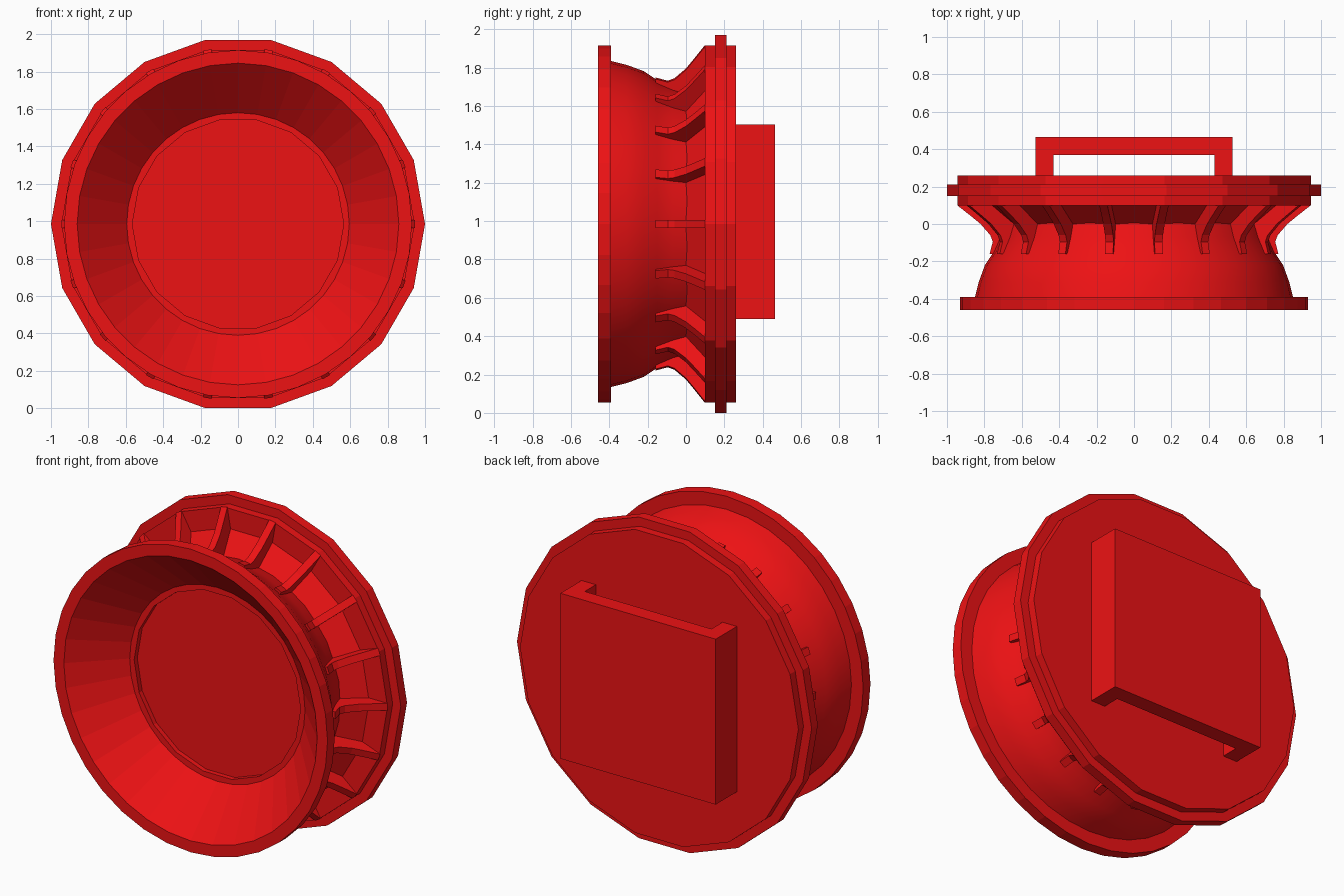
import bpy, bmesh, math
from mathutils import Matrix, Vector

if "Cube" in bpy.data.objects:
    bpy.data.objects.remove(bpy.data.objects["Cube"])

CZ = 0.985  # height of the wheel axis, which runs along y

red = bpy.data.materials.new("red")
red.diffuse_color = (0.85, 0.006, 0.007, 1)
red.use_nodes = True
red.node_tree.nodes["Principled BSDF"].inputs["Base Color"].default_value = red.diffuse_color


def finish(name, bm):
    bmesh.ops.recalc_face_normals(bm, faces=bm.faces)
    me = bpy.data.meshes.new(name)
    bm.to_mesh(me)
    bm.free()
    me.materials.append(red)
    ob = bpy.data.objects.new(name, me)
    bpy.context.collection.objects.link(ob)
    return ob


def revolve(name, profile, sides, closed=False, smooth=()):
    """Turn (radius, y) points round the axis; open profiles get end caps."""
    bm = bmesh.new()
    rings = []
    for r, y in profile:
        rings.append([bm.verts.new((r * math.cos(2 * math.pi * k / sides), y,
                                    CZ + r * math.sin(2 * math.pi * k / sides)))
                      for k in range(sides)])
    count = len(rings) if closed else len(rings) - 1
    for i in range(count):
        a, b = rings[i], rings[(i + 1) % len(rings)]
        for k in range(sides):
            n = (k + 1) % sides
            f = bm.faces.new((a[k], a[n], b[n], b[k]))
            f.smooth = i in smooth
    if not closed:
        bm.faces.new(rings[0])
        bm.faces.new(rings[-1])
    return finish(name, bm)


# Bowl: sloped inside, front rim, smooth curved outside
revolve("bowl", [(0.595, -0.2), (0.86, -0.46), (0.93, -0.46), (0.93, -0.39),
                 (0.85, -0.39), (0.83, -0.31), (0.797, -0.22), (0.75, -0.15),
                 (0.715, -0.07), (0.69, 0.01), (0.67, 0.06), (0.595, 0.06)],
        36, closed=True, smooth=(4, 5, 6, 7, 8, 9))

# Recessed floor of the bowl
revolve("bowl_floor", [(0.565, -0.17), (0.565, -0.2), (0.62, -0.2), (0.62, -0.1)], 18)

# Back flange with its raised ring and sloped neck
revolve("back_flange", [(0.67, -0.02), (0.82, 0.10), (0.945, 0.10), (0.945, 0.15),
                        (1.0, 0.15), (1.0, 0.21), (0.945, 0.21), (0.945, 0.26)], 18)

# Curved fins around the neck
fin = [(0.945, 0.10), (0.875, 0.045), (0.82, 0.0), (0.768, -0.06),
       (0.755, -0.095), (0.772, -0.16), (0.70, -0.16), (0.64, 0.0), (0.70, 0.10)]
bm = bmesh.new()
for k in range(18):
    rot = Matrix.Rotation(math.radians(20 * k), 4, 'Y')
    sides = [[bm.verts.new(rot @ Vector((r, y, t)) + Vector((0, 0, CZ)))
              for r, y in fin] for t in (-0.022, 0.022)]
    for s in sides:
        bm.faces.new(s)
    for i in range(len(fin)):
        j = (i + 1) % len(fin)
        bm.faces.new((sides[0][i], sides[0][j], sides[1][j], sides[1][i]))
finish("fins", bm)

# Square bracket on the back: plate on two legs
outline = [(-0.527, 0.255), (-0.527, 0.465), (0.527, 0.465), (0.527, 0.255),
           (0.43, 0.255), (0.43, 0.368), (-0.43, 0.368), (-0.43, 0.255)]
bm = bmesh.new()
face = bm.faces.new([bm.verts.new((x, y, 0.49)) for x, y in outline])
ext = bmesh.ops.extrude_face_region(bm, geom=[face], use_keep_orig=True)
bmesh.ops.translate(bm, vec=(0, 0, 1.015),
                    verts=[v for v in ext["geom"] if isinstance(v, bmesh.types.BMVert)])
finish("back_bracket", bm)
